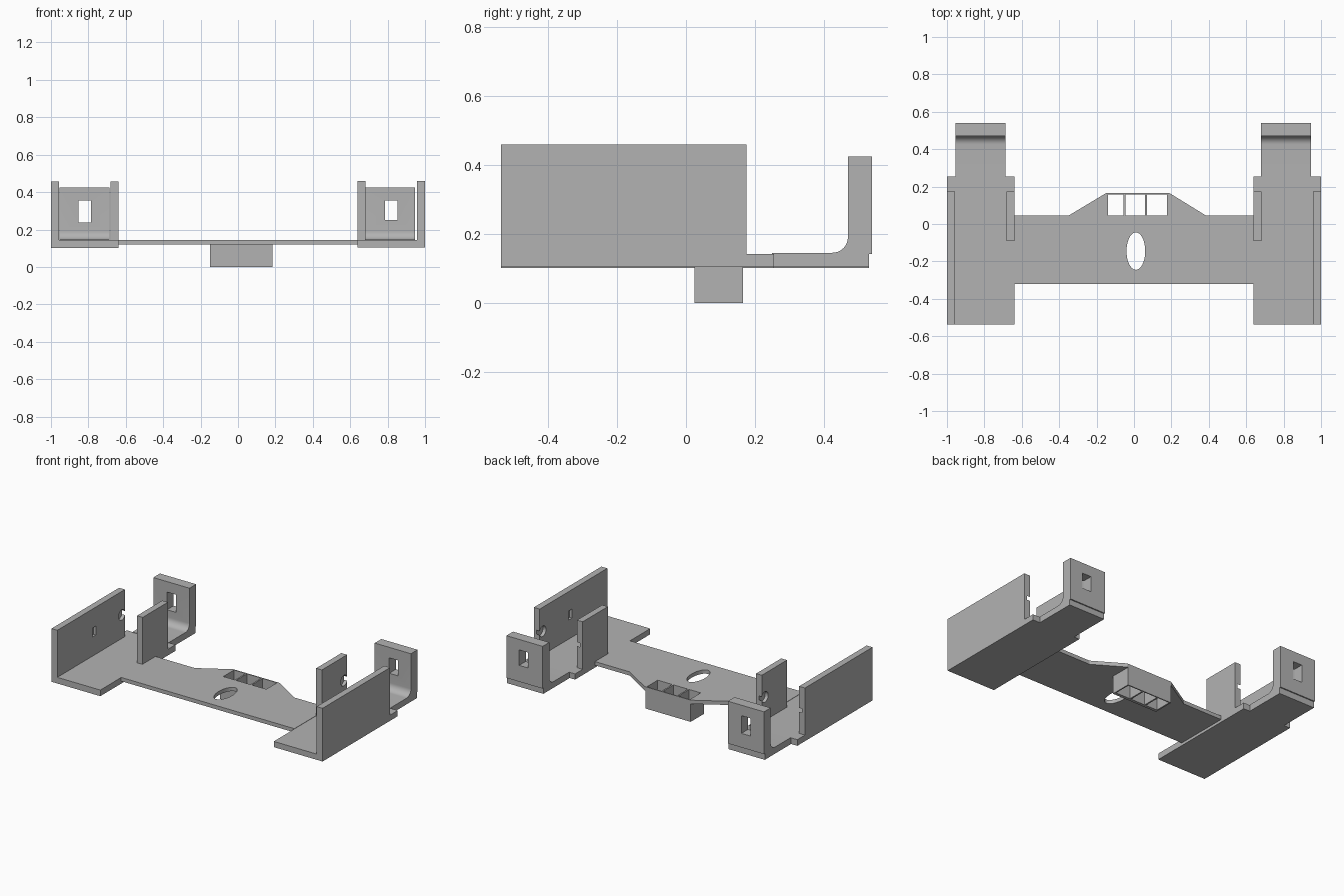
import bpy, bmesh, math
from mathutils import Vector

if "Cube" in bpy.data.objects:
    bpy.data.objects.remove(bpy.data.objects["Cube"], do_unlink=True)

grey = bpy.data.materials.new("plain grey")
grey.use_nodes = True
grey.diffuse_color = (0.45, 0.45, 0.45, 1)
grey.node_tree.nodes["Principled BSDF"].inputs["Base Color"].default_value = grey.diffuse_color


def prism(name, points, sweep):
    """Extrude a closed outline of 3D points along the sweep vector."""
    bm = bmesh.new()
    face = bm.faces.new([bm.verts.new(p) for p in points])
    swept = bmesh.ops.extrude_face_region(bm, geom=[face])
    verts = [g for g in swept["geom"] if isinstance(g, bmesh.types.BMVert)]
    bmesh.ops.translate(bm, verts=verts, vec=Vector(sweep))
    bmesh.ops.recalc_face_normals(bm, faces=bm.faces)
    mesh = bpy.data.meshes.new(name)
    bm.to_mesh(mesh)
    bm.free()
    mesh.materials.append(grey)
    obj = bpy.data.objects.new(name, mesh)
    bpy.context.collection.objects.link(obj)
    return obj


def box(name, xs, ys, zs):
    (x0, x1), (y0, y1), (z0, z1) = sorted(xs), ys, zs
    outline = [(x0, y0, z0), (x1, y0, z0), (x1, y1, z0), (x0, y1, z0)]
    return prism(name, outline, (0, 0, z1 - z0))


def ring(cx, cy, rx, ry, n):
    turns = [2 * math.pi * i / n for i in range(n)]
    return [(cx + rx * math.cos(a), cy + ry * math.sin(a)) for a in turns]


def cut(targets, cutters):
    """Subtract every cutter from every target, then drop the cutters."""
    for target in targets:
        bpy.context.view_layer.objects.active = target
        for cutter in cutters:
            cutter.hide_render = True
            mod = target.modifiers.new("cut", 'BOOLEAN')
            mod.operation, mod.solver, mod.object = 'DIFFERENCE', 'EXACT', cutter
            bpy.ops.object.modifier_apply(modifier=mod.name)
    for cutter in cutters:
        bpy.data.objects.remove(cutter, do_unlink=True)


# Bridge plate with a tapered bulge at the back
half = [(-0.64, -0.32), (0.64, -0.32), (0.64, 0.045), (0.385, 0.045),
        (0.19, 0.165), (-0.15, 0.165), (-0.35, 0.045), (-0.64, 0.045)]
bridge = prism("bridge_plate", [(x, y, 0.12) for x, y in half], (0, 0, 0.025))
oval = prism("oval_cutter", [(x, y, 0) for x, y in ring(0.01, -0.145, 0.05, 0.1, 48)],
             (0, 0, 0.3))
cut([bridge], [oval])

# Socket block hanging below the bulge, with three open cells
socket = box("socket_block", (-0.15, 0.185), (0.025, 0.165), (0, 0.13))
cells = [box("cell_cutter", xs, (0.045, 0.158), (-0.1, 0.3))
         for xs in ((-0.14, -0.055), (-0.045, 0.06), (0.07, 0.177))]
cut([bridge, socket], cells)

# Two mirrored end brackets
for side, s, dz in (("left", 1, 0.003), ("right", -1, 0)):
    base, top = 0.102 + dz, 0.457 + dz
    box(side + "_base_plate", (s * 0.64, s), (-0.537, 0.255), (base, 0.143))
    outer = box(side + "_outer_wall", (s * 0.957, s), (-0.537, 0.175), (0.13, top))
    inner = box(side + "_inner_wall", (s * 0.64, s * 0.682), (-0.09, 0.175), (0.13, top))

    # Facing round dimples near the wall ends, and a shallow slot
    dimple = prism(side + "_dimple_cutter",
                   [(s * 0.66, y, z) for y, z in ring(0.143, 0.3, 0.035, 0.035, 24)],
                   (s * 0.32, 0, 0))
    slot = box(side + "_slot_cutter", (s * 0.94, s * 0.975), (-0.165, -0.13), (0.27, 0.33))
    cut([inner], [])
    cut([outer, inner], [dimple])
    cut([outer], [slot])

    # Foot and upright tab with a rounded inner corner
    bend = [(0.425 + 0.045 * math.sin(a), 0.191 - 0.045 * math.cos(a))
            for a in (math.pi / 2 * i / 10 for i in range(11))]
    profile = [(0.25, base), (0.532, base), (0.532, 0.143), (0.54, 0.143),
               (0.54, 0.425), (0.47, 0.425)] + bend[::-1] + [(0.25, 0.146)]
    x0 = s * 0.687 if s < 0 else 0.68
    tab = prism(side + "_upright_tab", [(x0, y, z) for y, z in profile], (s * 0.267, 0, 0))
    window = box(side + "_window_cutter", (s * 0.787, s * 0.853), (0.4, 0.6),
                 (0.237 + 5 * dz, 0.355))
    cut([tab], [window])
    bpy.ops.object.select_all(action='DESELECT')
    tab.select_set(True)
    bpy.context.view_layer.objects.active = tab
    bpy.ops.object.shade_smooth_by_angle(angle=math.radians(30))
